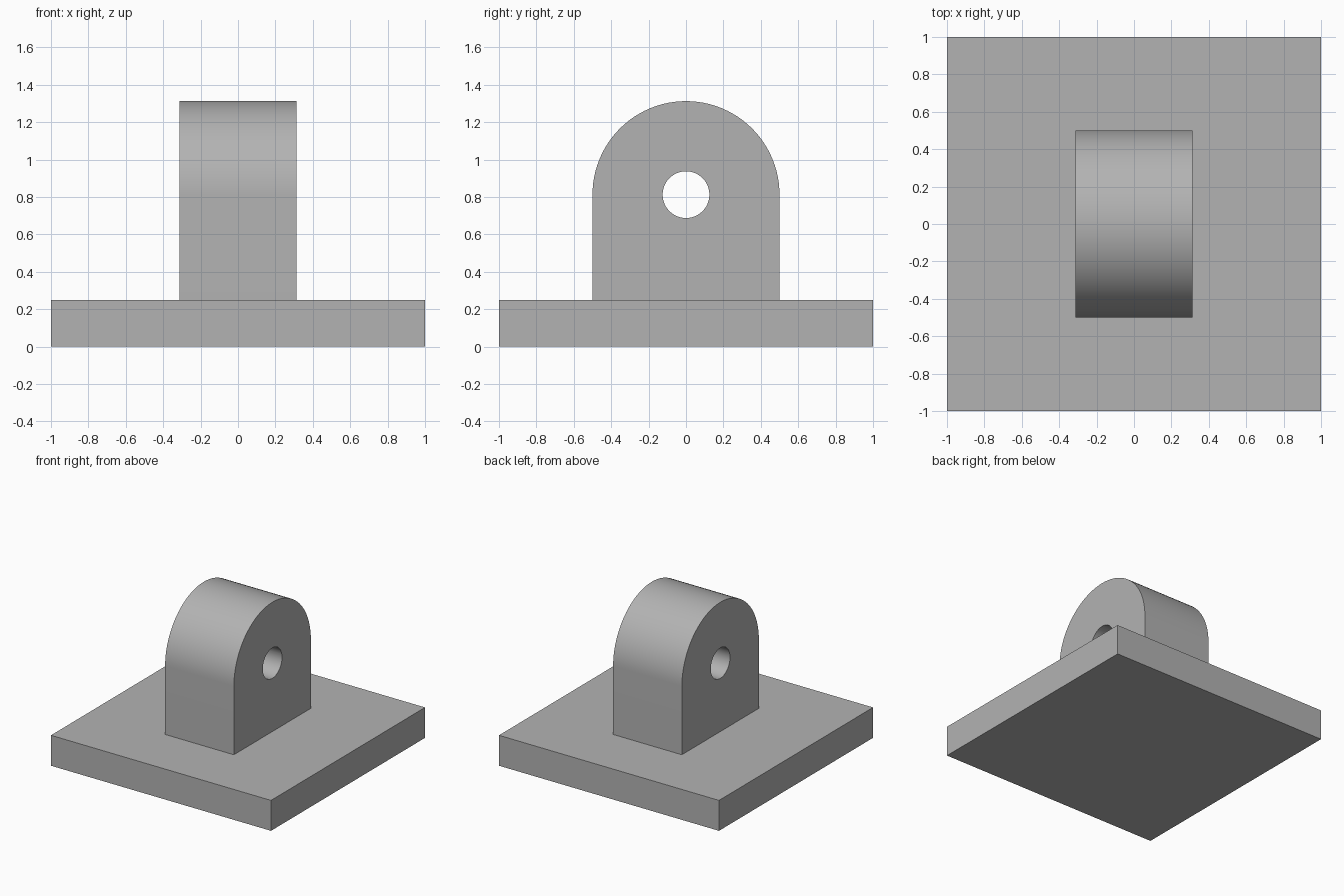
import bpy
import bmesh
from math import cos, sin, pi, radians

BASE_SIZE, BASE_HEIGHT = 2.0, 0.25
LUG_WIDTH, LUG_RADIUS = 0.625, 0.5
HOLE_RADIUS, HOLE_Z = 0.125, 0.8125

default = bpy.data.objects.get("Cube")
if default:
    bpy.data.objects.remove(default, do_unlink=True)

# Single plain grey
grey = bpy.data.materials.new("plain_grey")
grey.use_nodes = True
colour = (0.45, 0.45, 0.45, 1.0)
grey.diffuse_color = colour
grey.node_tree.nodes["Principled BSDF"].inputs["Base Color"].default_value = colour


def extrude_profile(name, points, width):
    """Extrude a closed (y, z) outline along x, centred on x = 0."""
    bm = bmesh.new()
    face = bm.faces.new([bm.verts.new((-width / 2, y, z)) for y, z in points])
    extruded = bmesh.ops.extrude_face_region(bm, geom=[face])["geom"]
    verts = [v for v in extruded if isinstance(v, bmesh.types.BMVert)]
    bmesh.ops.translate(bm, verts=verts, vec=(width, 0, 0))
    bmesh.ops.recalc_face_normals(bm, faces=bm.faces)
    mesh = bpy.data.meshes.new(name)
    bm.to_mesh(mesh)
    bm.free()
    mesh.materials.append(grey)
    obj = bpy.data.objects.new(name, mesh)
    bpy.context.collection.objects.link(obj)
    return obj


def arc(radius, sweep, steps):
    return [(radius * cos(sweep * i / steps), HOLE_Z + radius * sin(sweep * i / steps))
            for i in range(steps + 1)]


# Square base plate
half = BASE_SIZE / 2
extrude_profile("base_plate", [(-half, 0), (half, 0), (half, BASE_HEIGHT), (-half, BASE_HEIGHT)],
                BASE_SIZE)

# Upright lug with a rounded top
lug = extrude_profile("upright_lug",
                      [(-LUG_RADIUS, BASE_HEIGHT), (LUG_RADIUS, BASE_HEIGHT)]
                      + arc(LUG_RADIUS, pi, 48), LUG_WIDTH)

# Pin hole through the lug
cutter = extrude_profile("hole_cutter", arc(HOLE_RADIUS, 2 * pi, 48)[:-1], LUG_WIDTH * 2)
cutter.hide_render = True
bore = lug.modifiers.new("pin_hole", "BOOLEAN")
bore.operation = "DIFFERENCE"
bore.solver = "EXACT"
bore.object = cutter

bpy.ops.object.select_all(action="DESELECT")
bpy.context.view_layer.objects.active = lug
lug.select_set(True)
bpy.ops.object.modifier_apply(modifier=bore.name)
bpy.data.objects.remove(cutter, do_unlink=True)
bpy.ops.object.shade_smooth_by_angle(angle=radians(30))
